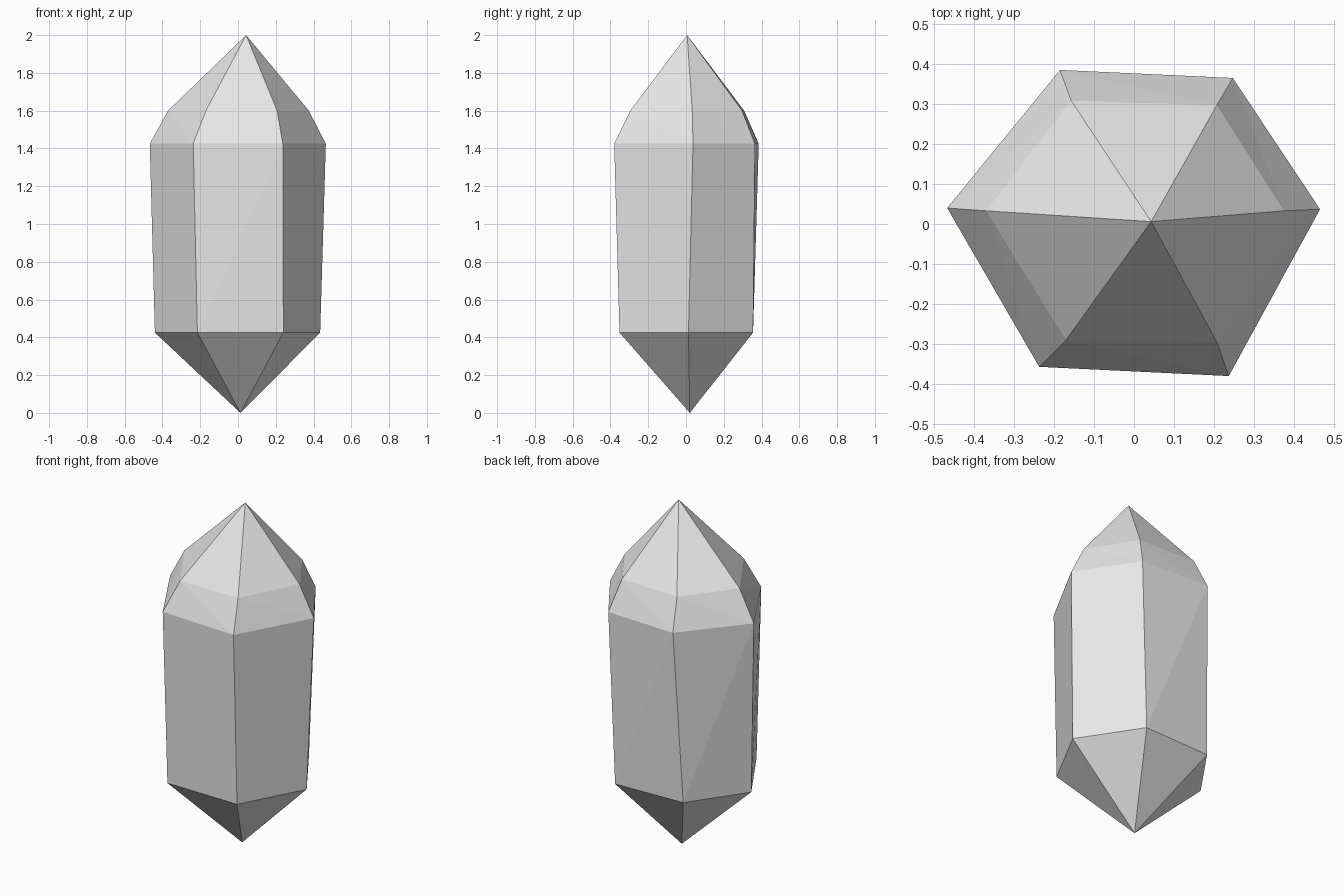
import bpy
import bmesh

# Remove the default object
cube = bpy.data.objects.get("Cube")
if cube:
    bpy.data.objects.remove(cube, do_unlink=True)

# Crystal material
stone = bpy.data.materials.new("pale_grey_crystal")
stone.use_nodes = True
stone.diffuse_color = (0.8, 0.8, 0.8, 1)
stone.node_tree.nodes["Principled BSDF"].inputs["Base Color"].default_value = stone.diffuse_color

# Slightly irregular hexagonal cross-sections, counter-clockwise from the right corner
base = [(.435, .013), (.21, .355), (-.22, .34), (-.44, .025), (-.215, -.345), (.24, -.352)]
shoulder = [(.465, .037), (.247, .365), (-.185, .385), (-.467, .04), (-.237, -.357), (.237, -.38)]
neck = [(.375, .033), (.207, .297), (-.157, .308), (-.37, .033), (-.17, -.29), (.207, -.295)]

bm = bmesh.new()


def ring(points, z):
    return [bm.verts.new((x, y, z)) for x, y in points]


def band(lower, upper, rising):
    """Join two rings with triangles, the diagonal rising or falling."""
    for i in range(len(lower)):
        j = (i + 1) % len(lower)
        a, b, c, d = lower[i], lower[j], upper[j], upper[i]
        for tri in ([(a, b, c), (a, c, d)] if rising else [(a, b, d), (b, c, d)]):
            bm.faces.new(tri)


def point(edge, tip):
    """Close a ring to a single tip."""
    for i in range(len(edge)):
        bm.faces.new((edge[i], edge[(i + 1) % len(edge)], tip))


# Shaft, bevelled shoulder, and the two pointed ends
low, mid, high = ring(base, .425), ring(shoulder, 1.425), ring(neck, 1.6)
band(low, mid, True)
band(mid, high, False)
point(high, bm.verts.new((.043, .006, 2)))
point(low, bm.verts.new((.013, .02, 0)))
bmesh.ops.recalc_face_normals(bm, faces=bm.faces)

# Crystal object, flat shaded
mesh = bpy.data.meshes.new("crystal")
bm.to_mesh(mesh)
bm.free()
mesh.materials.append(stone)
crystal = bpy.data.objects.new("crystal", mesh)
bpy.context.scene.collection.objects.link(crystal)
